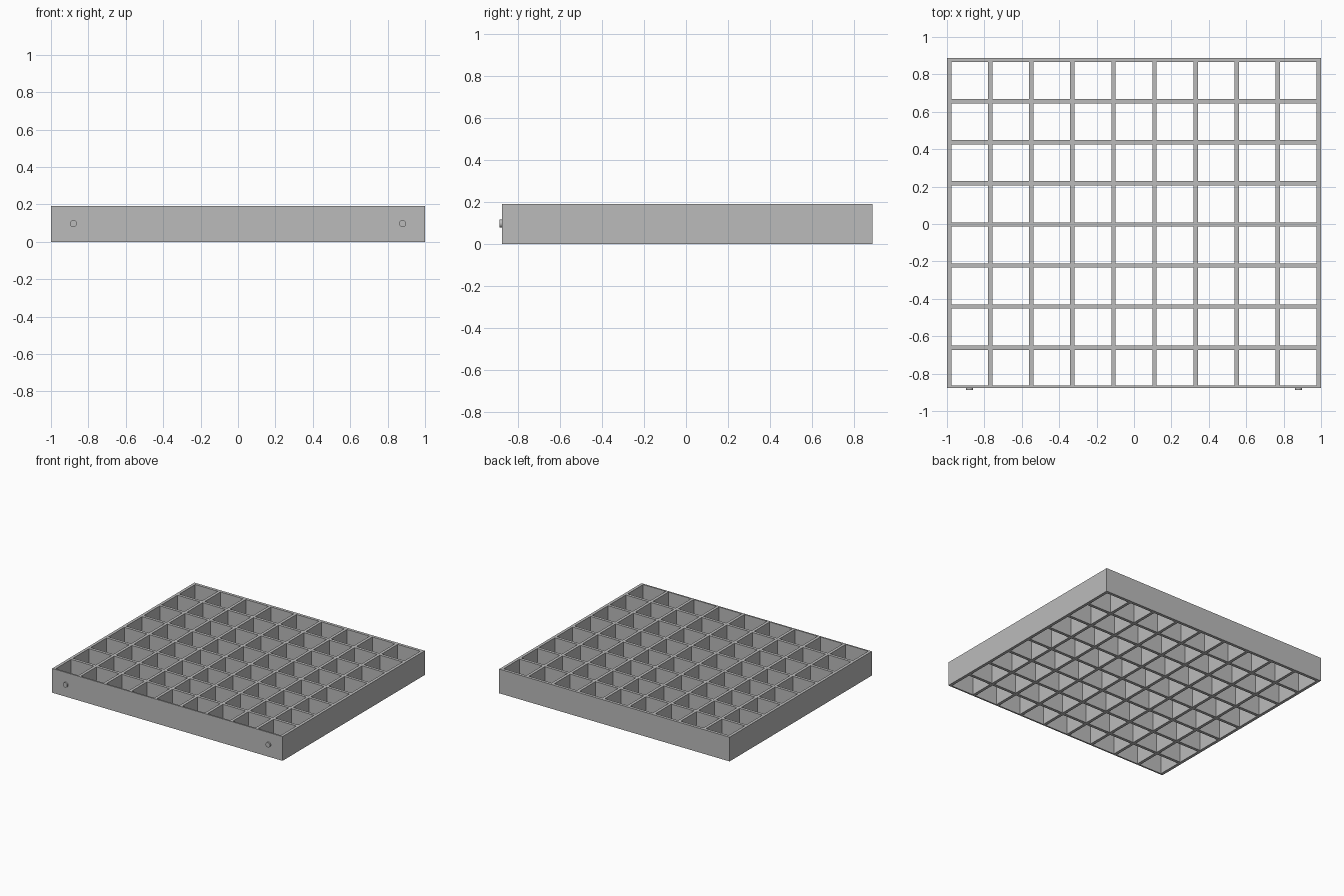
import bpy
import bmesh
import math

cube = bpy.data.objects.get("Cube")
if cube:
    bpy.data.objects.remove(cube, do_unlink=True)

HEIGHT = 0.19
BAR = 0.023
PITCH = (2 - BAR) / 9
BACK, FRONT, FRONT_WALL = 0.888, -0.876, 0.012

grey = bpy.data.materials.new("plain grey")
grey.use_nodes = True
colour = (0.5, 0.5, 0.5, 1)
grey.diffuse_color = colour
grey.node_tree.nodes["Principled BSDF"].inputs["Base Color"].default_value = colour


def finish(bm, name):
    bmesh.ops.recalc_face_normals(bm, faces=bm.faces)
    mesh = bpy.data.meshes.new(name)
    bm.to_mesh(mesh)
    bm.free()
    mesh.materials.append(grey)
    obj = bpy.data.objects.new(name, mesh)
    bpy.context.collection.objects.link(obj)
    return obj


# Lattice: both edges of every bar, with a thinner wall at the front
xs = [-1 + i * PITCH + side for i in range(10) for side in (0, BAR)]
ys = [FRONT, FRONT + FRONT_WALL]
for row in reversed(range(8)):
    outer = BACK - row * PITCH
    ys += [outer - BAR, outer]

bm = bmesh.new()
grid = [[bm.verts.new((x, y, 0)) for x in xs] for y in ys]
for j in range(len(ys) - 1):
    for i in range(len(xs) - 1):
        if i % 2 and j % 2:
            continue  # open cell
        bm.faces.new((grid[j][i], grid[j][i + 1], grid[j + 1][i + 1], grid[j + 1][i]))
result = bmesh.ops.extrude_face_region(bm, geom=bm.faces[:], use_keep_orig=True)
top = [v for v in result["geom"] if isinstance(v, bmesh.types.BMVert)]
bmesh.ops.translate(bm, verts=top, vec=(0, 0, HEIGHT))
finish(bm, "lattice_tray")

# Two small round pegs on the front wall
for side, x in (("left", 0.88), ("right", -0.88)):
    bm = bmesh.new()
    bmesh.ops.create_cone(bm, cap_ends=True, segments=20, radius1=0.019,
                          radius2=0.019, depth=0.018)
    peg = finish(bm, side + "_peg")
    peg.location = (x, FRONT - 0.003, 0.097)
    peg.rotation_euler = (math.pi / 2, 0, 0)
    for poly in peg.data.polygons:
        poly.use_smooth = len(poly.vertices) == 4
    for edge in peg.data.edges:
        a, b = (peg.data.vertices[v].co for v in edge.vertices)
        edge.use_edge_sharp = abs(a.z - b.z) < 0.001
